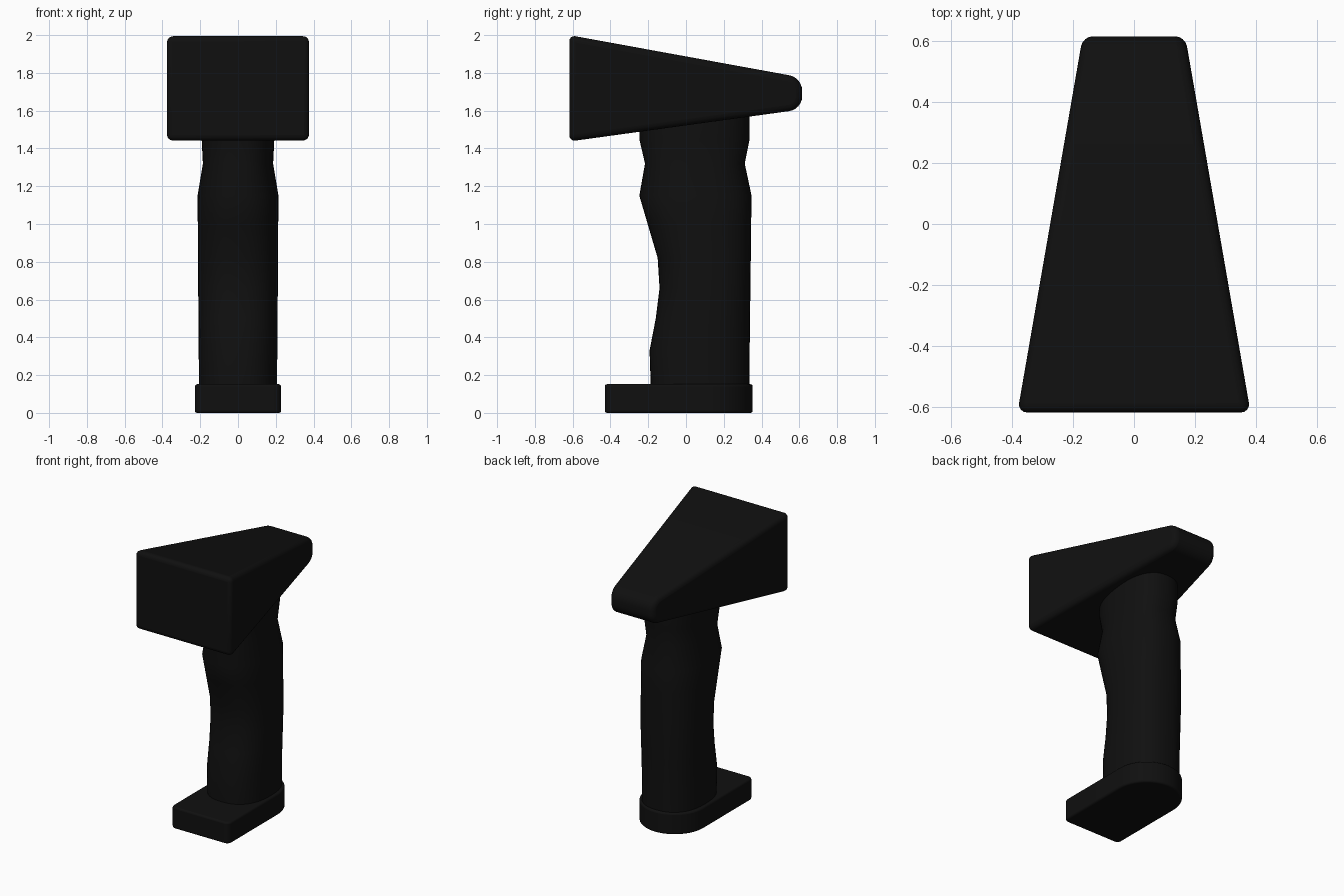
import bpy, bmesh, math

if "Cube" in bpy.data.objects:
    bpy.data.objects.remove(bpy.data.objects["Cube"])

black = bpy.data.materials.new("black_plastic")
black.diffuse_color = (0.005, 0.005, 0.005, 1)
black.use_nodes = True
black.node_tree.nodes["Principled BSDF"].inputs["Base Color"].default_value = black.diffuse_color


def finish(bm, name, bevel=0.0, segments=4):
    bmesh.ops.recalc_face_normals(bm, faces=bm.faces)
    mesh = bpy.data.meshes.new(name)
    bm.to_mesh(mesh)
    bm.free()
    ob = bpy.data.objects.new(name, mesh)
    bpy.context.collection.objects.link(ob)
    mesh.materials.append(black)
    if bevel:
        mod = ob.modifiers.new("soft_edges", 'BEVEL')
        mod.width = bevel
        mod.segments = segments
        mod.limit_method = 'ANGLE'
        mod.angle_limit = math.radians(35)
        mod.use_clamp_overlap = False
    bpy.ops.object.select_all(action='DESELECT')
    ob.select_set(True)
    bpy.context.view_layer.objects.active = ob
    bpy.ops.object.shade_smooth_by_angle(angle=math.radians(35))
    return ob


def loft(bm, rings):
    loops = [[bm.verts.new(p) for p in ring] for ring in rings]
    n = len(loops[0])
    for a, b in zip(loops, loops[1:]):
        for i in range(n):
            j = (i + 1) % n
            bm.faces.new((a[i], a[j], b[j], b[i]))
    bm.faces.new(loops[0])
    bm.faces.new(loops[-1])
    return loops


# Head: tapered block, blunt nose rounded at the back
bm = bmesh.new()
ends = [(-0.618, 0.382, 1.437, 2.0), (0.615, 0.168, 1.607, 1.775)]
loops = loft(bm, [[(-w, y, lo), (w, y, lo), (w, y, hi), (-w, y, hi)]
                  for y, w, lo, hi in ends])
back = loops[1]
edges = [bm.edges.get((back[0], back[1])), bm.edges.get((back[2], back[3]))]
bmesh.ops.bevel(bm, geom=edges, offset=0.068, segments=6, profile=0.5,
                affect='EDGES')
finish(bm, "head", 0.033)


# Handle: rounded sections with a finger recess and a waist under the head
def section(z, front, rear, half, n=40, power=2.4):
    mid, depth = (front + rear) / 2, (rear - front) / 2
    pts = []
    for i in range(n):
        a = 2 * math.pi * i / n
        c, s = math.cos(a), math.sin(a)
        pts.append((half * math.copysign(abs(c) ** (2 / power), c),
                    mid + depth * math.copysign(abs(s) ** (2 / power), s), z))
    return pts


profile = [(0.10, -0.185, 0.335, 0.207), (0.33, -0.193, 0.337, 0.208),
           (0.50, -0.160, 0.339, 0.209), (0.66, -0.140, 0.341, 0.211),
           (0.82, -0.150, 0.343, 0.212), (1.00, -0.203, 0.345, 0.213),
           (1.15, -0.247, 0.347, 0.214), (1.32, -0.217, 0.311, 0.186),
           (1.44, -0.245, 0.335, 0.192), (1.62, -0.245, 0.335, 0.192)]
bm = bmesh.new()
loft(bm, [section(*p) for p in profile])
finish(bm, "handle")

# Base: slab with a round back and rounded front corners
r, c, front, rear = 0.228, 0.035, -0.43, 0.353
outline = [(r * math.cos(math.pi * i / 24),
            rear - r + r * math.sin(math.pi * i / 24)) for i in range(25)]
for sx, start in ((-1, 180), (1, 270)):
    for i in range(6):
        a = math.radians(start + 18 * i)
        outline.append((sx * (r - c) + c * math.cos(a),
                        front + c + c * math.sin(a)))
bm = bmesh.new()
loft(bm, [[(x, y, z) for x, y in outline] for z in (0.0, 0.152)])
finish(bm, "base", 0.012, 3)
